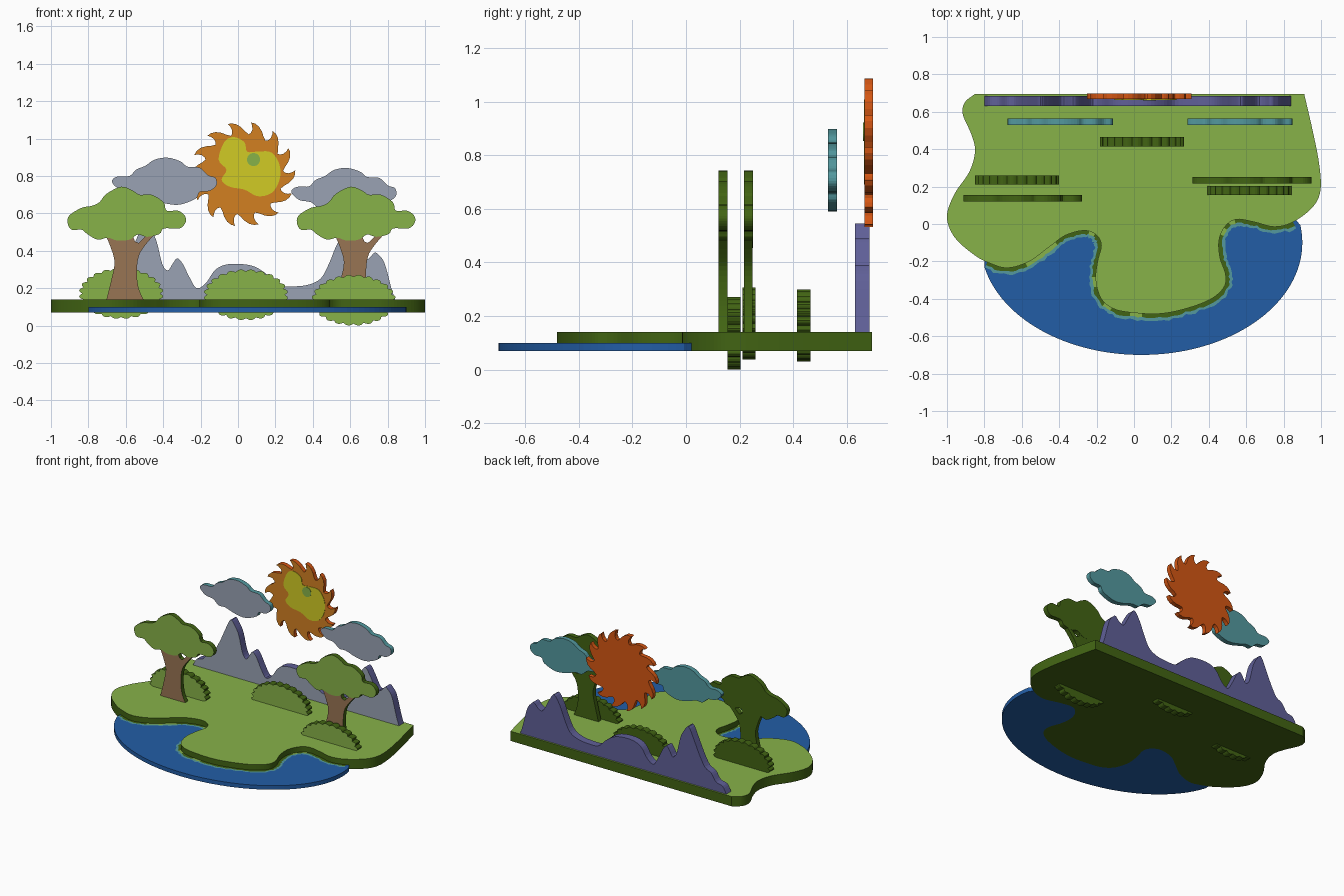
import bpy, bmesh, math, random
from mathutils import Vector

if "Cube" in bpy.data.objects:
    bpy.data.objects.remove(bpy.data.objects["Cube"])

random.seed(4)

def material(name, r, g, b):
    m = bpy.data.materials.new(name)
    lin = [min(1, ((c / 255 + 0.055) / 1.055) ** 2.4 * 1.08) for c in (r, g, b)]
    m.diffuse_color = (*lin, 1)
    m.use_nodes = True
    m.node_tree.nodes["Principled BSDF"].inputs["Base Color"].default_value = m.diffuse_color
    return m

LEAF = material("leaf green", 130, 172, 70)
DARK = material("dark green", 63, 96, 18)
BLUE = material("water blue", 33, 90, 160)
TEAL = material("teal", 80, 147, 153)
GREY = material("pale slate", 148, 157, 173)
PURPLE = material("purple", 92, 92, 146)
ORANGE = material("orange", 203, 123, 32)
RUST = material("deep orange", 205, 83, 18)
YELLOW = material("yellow", 202, 196, 35)
BROWN = material("bark brown", 147, 113, 80)

def smooth(pts, closed=False, steps=4):
    """Catmull-Rom curve through the points."""
    p = [Vector(q) for q in pts]
    n, out = len(p), []
    get = (lambda i: p[i % n]) if closed else (lambda i: p[max(0, min(n - 1, i))])
    for i in range(n if closed else n - 1):
        a, b, c, d = get(i - 1), get(i), get(i + 1), get(i + 2)
        for k in range(steps):
            t = k / steps
            out.append(0.5 * (2 * b + (c - a) * t + (2 * a - 5 * b + 4 * c - d) * t * t
                              + (3 * b - a - 3 * c + d) * t ** 3))
    if not closed:
        out.append(p[-1])
    return out

def finish(name, bm, mats):
    me = bpy.data.meshes.new(name)
    bm.to_mesh(me)
    bm.free()
    for m in mats:
        me.materials.append(m)
    ob = bpy.data.objects.new(name, me)
    bpy.context.collection.objects.link(ob)
    return ob

def plate(name, pts, lo, hi, face, side, upright=True, dx=0, dz=0):
    """Cut-out board: outline extruded along y (upright) or z (flat)."""
    bm = bmesh.new()
    co = [(p[0] + dx, lo, p[1] + dz) if upright else (p[0], p[1], lo) for p in pts]
    f = bm.faces.new([bm.verts.new(c) for c in co])
    r = bmesh.ops.extrude_face_region(bm, geom=[f])
    move = (0, hi - lo, 0) if upright else (0, 0, hi - lo)
    bmesh.ops.translate(bm, vec=move, verts=[v for v in r["geom"] if isinstance(v, bmesh.types.BMVert)])
    bmesh.ops.recalc_face_normals(bm, faces=bm.faces)
    front = Vector((0, -1, 0)) if upright else Vector((0, 0, 1))
    bm.normal_update()
    for f in bm.faces:
        f.material_index = 0 if f.normal.dot(front) > 0.9 else 1
    return finish(name, bm, (face, side))

# Ground, outlined counter-clockwise from the back left corner
ground = smooth([
    (-.85, .695), (-.905, .65), (-.915, .585), (-.87, .48), (-.85, .39), (-.88, .28), (-.96, .16),
    (-1, .04), (-.96, -.07), (-.855, -.165), (-.77, -.21), (-.675, -.235), (-.56, -.2), (-.45, -.12),
    (-.365, -.06), (-.265, -.035), (-.2, -.06), (-.175, -.115), (-.195, -.2), (-.205, -.3),
    (-.175, -.4), (-.105, -.455), (0, -.475), (.135, -.48), (.27, -.455), (.405, -.405), (.48, -.34),
    (.49, -.27), (.46, -.18), (.455, -.085), (.49, -.01), (.55, .025), (.645, .01), (.75, -.015),
    (.85, .01), (.955, .09), (.997, .18), (.99, .32), (.955, .5), (.91, .695)], steps=6)
plate("ground", ground, .07, .14, LEAF, DARK, upright=False)

# Lake: oval bounded by the coast
CX, CY, RX, RY = .04, -.1, .86, .6
inside = lambda p: ((p[0] - CX) / RX) ** 2 + ((p[1] - CY) / RY) ** 2 < 1
angle = lambda p: math.atan2((p[1] - CY) / RY, (p[0] - CX) / RX)
coast = [p for p in ground if inside(p)]
a0, a1 = angle(coast[-1]), angle(coast[0])
if a1 > a0:
    a1 -= 2 * math.pi
arc = [(CX + RX * math.cos(a), CY + RY * math.sin(a))
       for a in (a0 + (a1 - a0) * i / 64 for i in range(1, 64))]
plate("lake", list(coast) + arc, .07, .099, BLUE, BLUE, upright=False)

# Shore: painted green edge and teal shallows following the coast
bm = bmesh.new()
rows = []
for i in range(1, len(coast) - 1):
    d = (coast[i + 1] - coast[i - 1]).normalized()
    n = Vector((d.y, -d.x))
    w = random.uniform(.014, .024)
    offs = (0, w, w + random.uniform(.012, .02))
    rows.append([coast[i] + n * o for o in offs])
patch = 1
for i, (r, s) in enumerate(zip(rows, rows[1:])):
    if i % 3 == 0:
        patch = random.choice((0, 1, 1))
    for k in (0, 1):
        quad = [r[k], r[k + 1], s[k + 1], s[k]]
        if all(inside(q) for q in quad):
            f = bm.faces.new([bm.verts.new((q.x, q.y, .101)) for q in quad])
            f.normal_update()
            if f.normal.z < 0:
                f.normal_flip()
            f.material_index = patch if k == 0 else 2
finish("shore", bm, (LEAF, DARK, TEAL))

# Mountain range
range_line = smooth([
    (-.8, .14), (-.77, .19), (-.72, .205), (-.68, .26), (-.63, .29), (-.58, .38), (-.54, .47),
    (-.5, .545), (-.465, .51), (-.435, .45), (-.405, .33), (-.375, .295), (-.35, .33), (-.325, .36),
    (-.295, .33), (-.26, .26), (-.22, .2), (-.17, .23), (-.125, .295), (-.07, .325), (.01, .33),
    (.09, .315), (.16, .27), (.22, .215), (.3, .21), (.38, .22), (.445, .255), (.49, .34),
    (.525, .425), (.57, .49), (.61, .44), (.66, .35), (.7, .36), (.73, .39), (.755, .375),
    (.785, .33), (.82, .2), (.84, .14)])
plate("mountains", range_line, .63, .685, GREY, PURPLE)

# Clouds
cloud = smooth([
    (-.28, 0), (-.25, .027), (-.185, .03), (-.15, .064), (-.1, .085), (-.05, .118), (.02, .128),
    (.09, .107), (.125, .08), (.19, .075), (.235, .035), (.275, .02), (.28, -.02), (.243, -.05),
    (.19, -.055), (.17, -.09), (.083, -.123), (0, -.115), (-.08, -.09), (-.13, -.09),
    (-.175, -.055), (-.237, -.043)], closed=True)
for name, x, z in (("left_cloud", -.395, .77), ("right_cloud", .565, .715)):
    plate(name, cloud, .53, .563, GREY, TEAL, dx=x, dz=z)

# Trees: canopy and forked trunk
canopy = smooth([
    (-.315, .55), (-.305, .59), (-.24, .63), (-.187, .64), (-.145, .66), (-.107, .705), (-.027, .743),
    (.037, .72), (.07, .7), (.134, .7), (.198, .66), (.214, .615), (.273, .615), (.31, .59),
    (.317, .555), (.283, .52), (.2, .52), (.176, .49), (.11, .475), (.06, .487), (.016, .46),
    (-.05, .455), (-.1, .47), (-.155, .46), (-.21, .49), (-.24, .513), (-.294, .513)], closed=True)
trunk = (smooth([(-.107, .14), (-.08, .25), (-.064, .34), (-.085, .42), (-.115, .49)])
         + [Vector((.03, .49)), Vector((.045, .45)), Vector((.065, .442)), Vector((.13, .505))]
         + smooth([(.165, .505), (.1, .43), (.065, .37), (.055, .28), (.065, .2), (.09, .14)]))
for side, x, y in (("left", -.596, .121), ("right", .63, .216)):
    plate(side + "_tree_canopy", canopy, y, y + .034, LEAF, DARK, dx=x)
    plate(side + "_tree_trunk", trunk, y + .001, y + .033, BROWN, DARK, dx=x)

# Bushes: scalloped ovals slotted through the ground
bush = []
LOBES, STEPS = 24, 6
for i in range(LOBES * STEPS):
    t = 2 * math.pi * i / (LOBES * STEPS)
    r = .92 + .08 * abs(math.sin(LOBES * t / 2))
    bush.append((.226 * r * math.cos(t), .136 * r * math.sin(t)))
for name, x, y, z in (("left_bush", -.625, .21, .172), ("middle_bush", .042, .415, .165),
                      ("right_bush", .618, .155, .136)):
    plate(name, bush, y, y + .049, LEAF, DARK, dx=x, dz=z)

# Sun with curled rays, painted yellow face and green spot
RAYS = 14
sun = []
for k in range(RAYS):
    for f, r in ((0, .215), (.2, .228), (.4, .25), (.6, .268), (.8, .278), (.98, .28), (.9, .262),
                 (.86, .242), (.9, .224)):
        a = math.radians(107) + 2 * math.pi * (k - .98 + f) / RAYS
        sun.append((r * math.cos(a), r * math.sin(a)))
plate("sun", sun, .667, .698, ORANGE, RUST, dx=.027, dz=.81)
face = smooth([
    (-.072, .984), (-.02, 1.008), (.035, .98), (.05, .93), (.115, .932), (.18, .925), (.222, .86),
    (.222, .78), (.18, .71), (.105, .692), (.035, .727), (-.045, .743), (-.088, .78), (-.062, .834),
    (-.104, .888)], closed=True)
plate("sun_face", face, .664, .667, YELLOW, YELLOW)
spot = [(.083 + .035 * math.cos(i * math.pi / 12), .888 + .035 * math.sin(i * math.pi / 12))
        for i in range(24)]
plate("sun_spot", spot, .661, .664, LEAF, LEAF)
